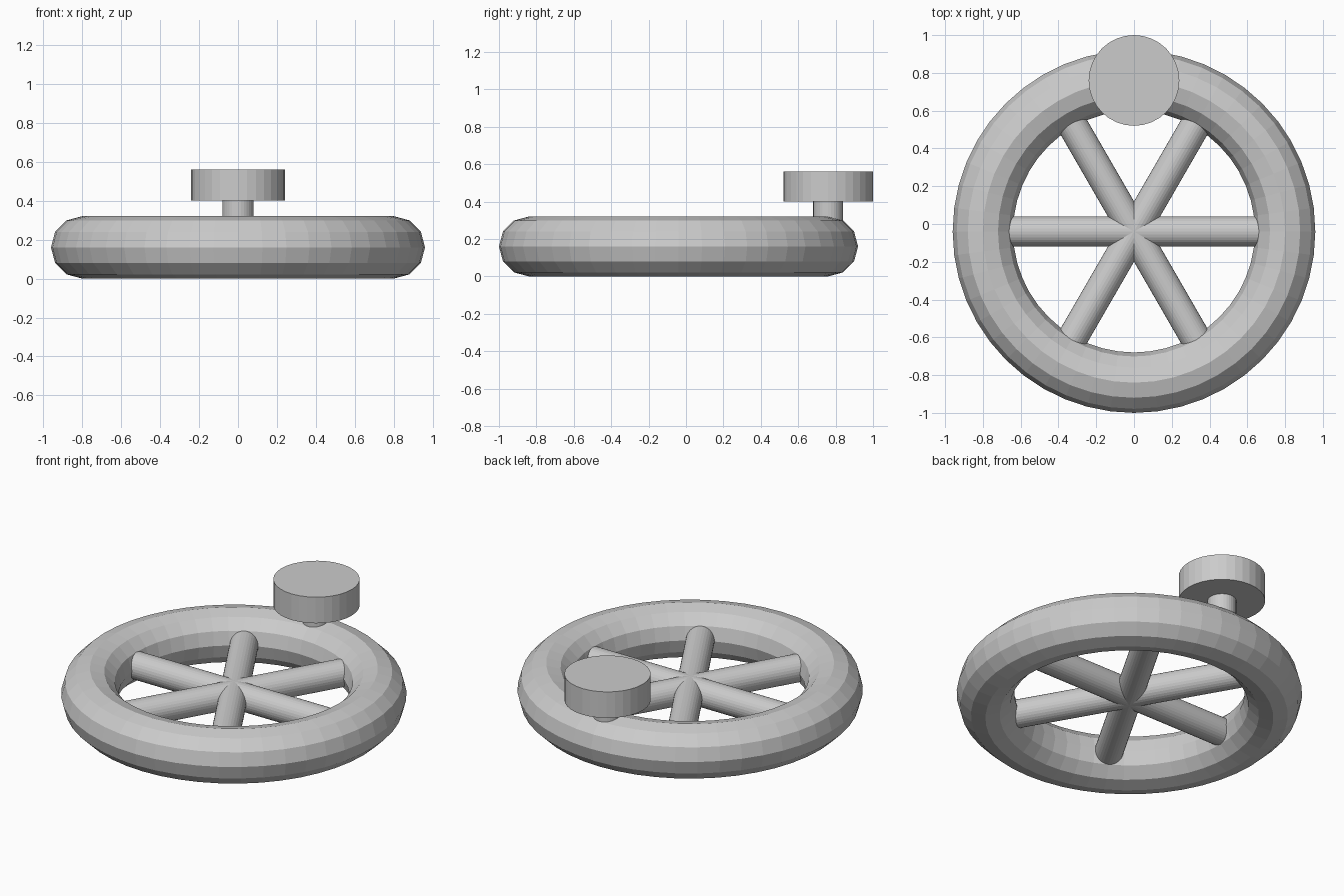
import bpy
import math

cube = bpy.data.objects.get("Cube")
if cube:
    bpy.data.objects.remove(cube, do_unlink=True)

# One plain grey for everything
GREY = (0.6, 0.6, 0.6, 1.0)
grey = bpy.data.materials.new("plain grey")
grey.use_nodes = True
grey.diffuse_color = GREY
grey.node_tree.nodes["Principled BSDF"].inputs["Base Color"].default_value = GREY

RIM_RADIUS = 0.80
TUBE = 0.16
CENTRE_Y = -0.04
KNOB_Y = CENTRE_Y + RIM_RADIUS


def finish(name):
    obj = bpy.context.object
    obj.name = name
    obj.data.name = name
    obj.data.materials.append(grey)
    return obj


def cylinder(name, radius, depth, location, rotation=(0, 0, 0)):
    bpy.ops.mesh.primitive_cylinder_add(
        vertices=32, radius=radius, depth=depth, location=location, rotation=rotation)
    return finish(name)


# Rim
bpy.ops.mesh.primitive_torus_add(
    major_segments=48, minor_segments=12, major_radius=RIM_RADIUS,
    minor_radius=TUBE, location=(0, CENTRE_Y, TUBE))
finish("rim")

# Three bars crossing the hub make six spokes
for i in range(3):
    cylinder(f"spoke_bar_{i + 1}", TUBE / 2, 2 * RIM_RADIUS, (0, CENTRE_Y, TUBE),
             (0, math.pi / 2, i * math.pi / 3))

# Handle on the back of the rim: stem and flat round knob
cylinder("handle_stem", 0.08, 0.24, (0, KNOB_Y, 0.28))
cylinder("handle_knob", 0.24, 0.16, (0, KNOB_Y, 0.48))
